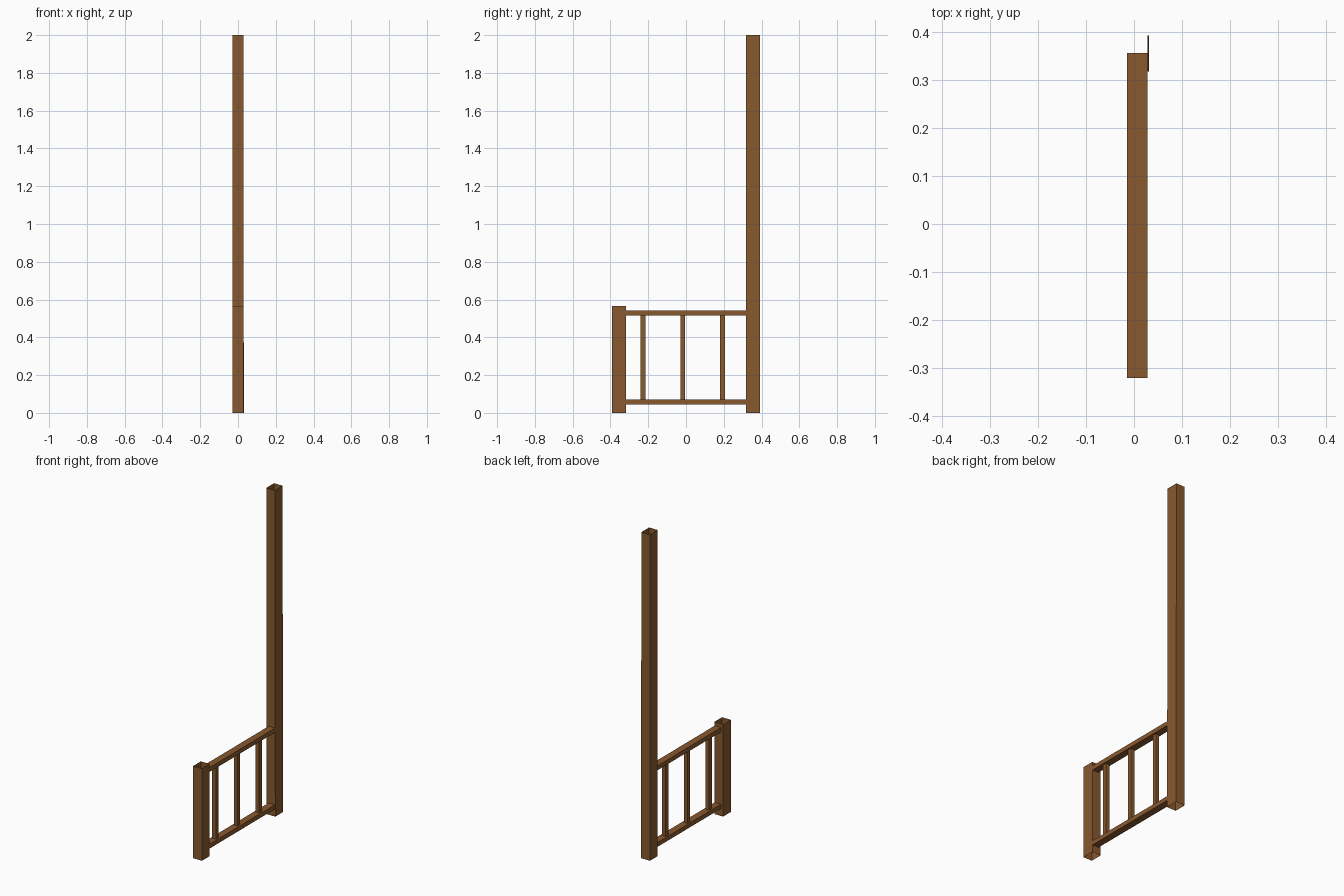
import bpy, bmesh

if "Cube" in bpy.data.objects:
    bpy.data.objects.remove(bpy.data.objects["Cube"])

wood = bpy.data.materials.new("brown wood")
wood.diffuse_color = (0.25, 0.1, 0.028, 1)
wood.use_nodes = True
wood.node_tree.nodes["Principled BSDF"].inputs["Base Color"].default_value = wood.diffuse_color


def box(name, x, y, z, open_ends=False, lean=0.0):
    """Box from (min, max) ranges; open_ends leaves a hollow tube, lean tapers the +x face."""
    bm = bmesh.new()
    bmesh.ops.create_cube(bm, size=1)
    for v in bm.verts:
        v.co = [r[0] if c < 0 else r[1] for c, r in zip(v.co, (x, y, z))]
        if v.co.x > 0 and v.co.z == z[1] or (v.co.x > 0 and abs(v.co.z - z[1]) < 1e-5):
            v.co.x -= lean
    bm.normal_update()
    if open_ends:
        ends = [f for f in bm.faces if abs(f.normal.z) > 0.9]
        bmesh.ops.delete(bm, geom=ends, context='FACES_ONLY')
    mesh = bpy.data.meshes.new(name)
    bm.to_mesh(mesh)
    bm.free()
    mesh.materials.append(wood)
    obj = bpy.data.objects.new(name, mesh)
    bpy.context.collection.objects.link(obj)
    return obj


# Hollow posts, open at top and bottom
box("tall_post", (-0.03, 0.031), (0.317, 0.392), (0, 2), True, 0.003)
box("short_post", (-0.03, 0.03), (-0.392, -0.317), (0, 0.565), True)

# Horizontal rails, running into the tall post
for name, z in (("bottom_rail", 0.045), ("top_rail", 0.515)):
    box(name, (-0.015, 0.028), (-0.32, 0.355), (z, z + 0.027))

# Upright bars between the rails
for i, y in enumerate((-0.228, -0.017, 0.193)):
    box(f"upright_bar_{i + 1}", (-0.006, 0.018), (y - 0.013, y + 0.013), (0.072, 0.515))
